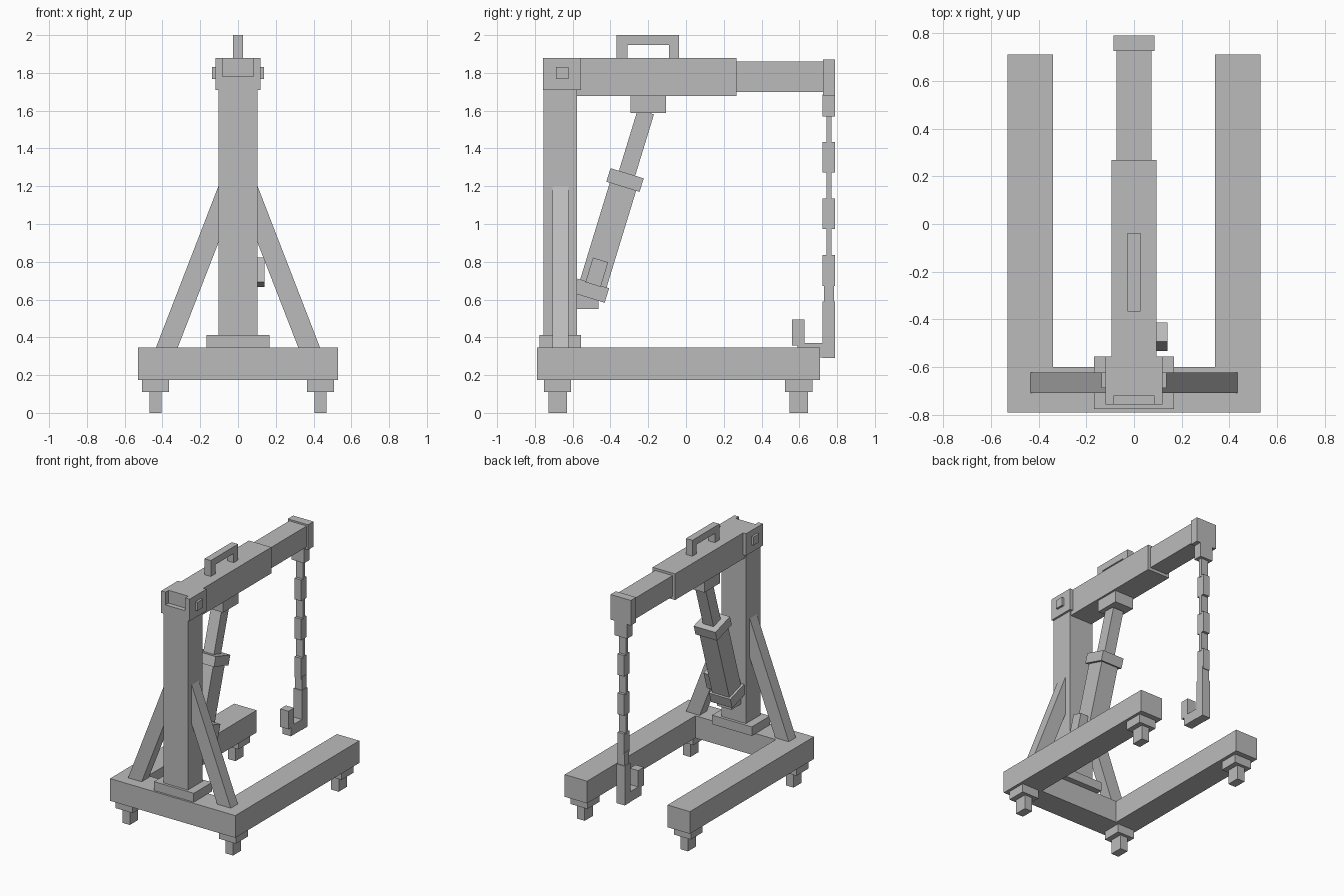
import bpy, bmesh, math
from mathutils import Vector, Matrix

default = bpy.data.objects.get("Cube")
if default:
    bpy.data.objects.remove(default)

GREY = (0.5, 0.5, 0.5, 1.0)
steel = bpy.data.materials.new("plain_grey")
steel.use_nodes = True
steel.diffuse_color = GREY
steel.node_tree.nodes["Principled BSDF"].inputs["Base Color"].default_value = GREY


def finish(name, bm):
    bmesh.ops.recalc_face_normals(bm, faces=bm.faces)
    mesh = bpy.data.meshes.new(name)
    bm.to_mesh(mesh)
    bm.free()
    mesh.materials.append(steel)
    obj = bpy.data.objects.new(name, mesh)
    bpy.context.collection.objects.link(obj)
    return obj


def box(name, x, y, z):
    """Box from (min, max) pairs; a single x means a half width about the centre."""
    x = x if isinstance(x, tuple) else (-x, x)
    size = [b - a for a, b in (x, y, z)]
    mid = [(a + b) / 2 for a, b in (x, y, z)]
    bm = bmesh.new()
    bmesh.ops.create_cube(bm, size=1, matrix=Matrix.Translation(mid) @ Matrix.Diagonal((*size, 1)))
    return finish(name, bm)


def prism(name, points, axis, low, high):
    """Extrude a flat outline along one axis."""
    def place(p, d):
        c = list(p)
        c.insert(axis, d)
        return c
    bm = bmesh.new()
    face = bm.faces.new([bm.verts.new(place(p, low)) for p in points])
    moved = bmesh.ops.extrude_face_region(bm, geom=[face])["geom"]
    shift = Vector((0, 0, 0))
    shift[axis] = high - low
    bmesh.ops.translate(bm, vec=shift, verts=[v for v in moved if isinstance(v, bmesh.types.BMVert)])
    return finish(name, bm)


# U-shaped floor frame
prism("base_frame", [(-.53, -.79), (.53, -.79), (.53, .71), (.34, .71),
                     (.34, -.6), (-.34, -.6), (-.34, .71), (-.53, .71)], 2, .175, .345)

# Feet under the frame corners, and side braces
for side, sx in (("left", 1), ("right", -1)):
    for end, y in (("front", -.68), ("rear", .597)):
        cx = sx * .437
        box(f"{side}_{end}_foot_plate", (cx - .072, cx + .072), (y - .072, y + .072), (.11, .176))
        box(f"{side}_{end}_foot", (cx - .032, cx + .032), (y - .049, y + .049), (0, .111))
    prism(f"{side}_brace", [(sx * x, z) for x, z in
          ((.435, .344), (.32, .344), (.1, .91), (.1, 1.21))], 1, -.708, -.622)

# Mast
box("mast_foot", .168, (-.775, -.555), (.344, .413))
box("mast", .104, (-.755, -.577), (.345, 1.72))

# Mast head with a front notch, and its pivot pin
prism("head_front", [(-.12, 1.71), (.12, 1.71), (.12, 1.878), (.083, 1.878),
                     (.083, 1.78), (-.083, 1.78), (-.083, 1.878), (-.12, 1.878)], 1, -.757, -.718)
box("head", .12, (-.72, -.555), (1.71, 1.878))
box("pivot_pin", .137, (-.688, -.623), (1.767, 1.832))

# Telescoping boom and lifting handle
box("boom", .095, (-.6, .268), (1.678, 1.878))
box("boom_extension", .074, (.26, .73), (1.7, 1.86))
box("boom_cap", .086, (.725, .79), (1.68, 1.872))
prism("handle", [(-.367, 1.87), (-.367, 2), (-.038, 2), (-.038, 1.87),
                 (-.09, 1.87), (-.09, 1.948), (-.31, 1.948), (-.31, 1.87)], 0, -.027, .027)

# Hydraulic ram, tilted between mast and boom
box("ram_upper_mount", .08, (-.295, -.107), (1.588, 1.68))
box("ram_lower_mount", .06, (-.58, -.462), (.55, .65))
tilt = Matrix.Translation((0, -.502, .647)) @ Matrix.Rotation(math.radians(-17), 4, "X")
for name, x, half_y, low, high in (("ram_foot", .09, .087, -.04, .04),
                                   ("ram_body", .073, .073, .03, .6),
                                   ("ram_collar", .092, .092, .575, .65),
                                   ("ram_rod", .045, .045, .64, .99)):
    box(name, x, (-half_y, half_y), (low, high)).matrix_world = tilt
box("ram_valve", (.06, .14), (-.042, .042), (.034, .17)).matrix_world = tilt

# Hanging chain of alternating links
CHAIN_Y = .757
box("chain_anchor", .054, (CHAIN_Y - .034, CHAIN_Y + .033), (1.57, 1.685))
for i in range(3):
    top = 1.575 - i * .3
    box(f"thin_link_{i + 1}", .03, (CHAIN_Y - .013, CHAIN_Y + .013), (top - .15, top))
    box(f"wide_link_{i + 1}", .027, (CHAIN_Y - .034, CHAIN_Y + .033), (top - .302, top - .14))

# Hook
box("hook_shank", .03, (CHAIN_Y - .027, CHAIN_Y + .027), (.58, .69))
box("hook_back", .035, (CHAIN_Y - .034, CHAIN_Y + .033), (.29, .59))
box("hook_base", .035, (.59, .75), (.292, .37))
box("hook_tip", .035, (.56, .628), (.357, .495))
